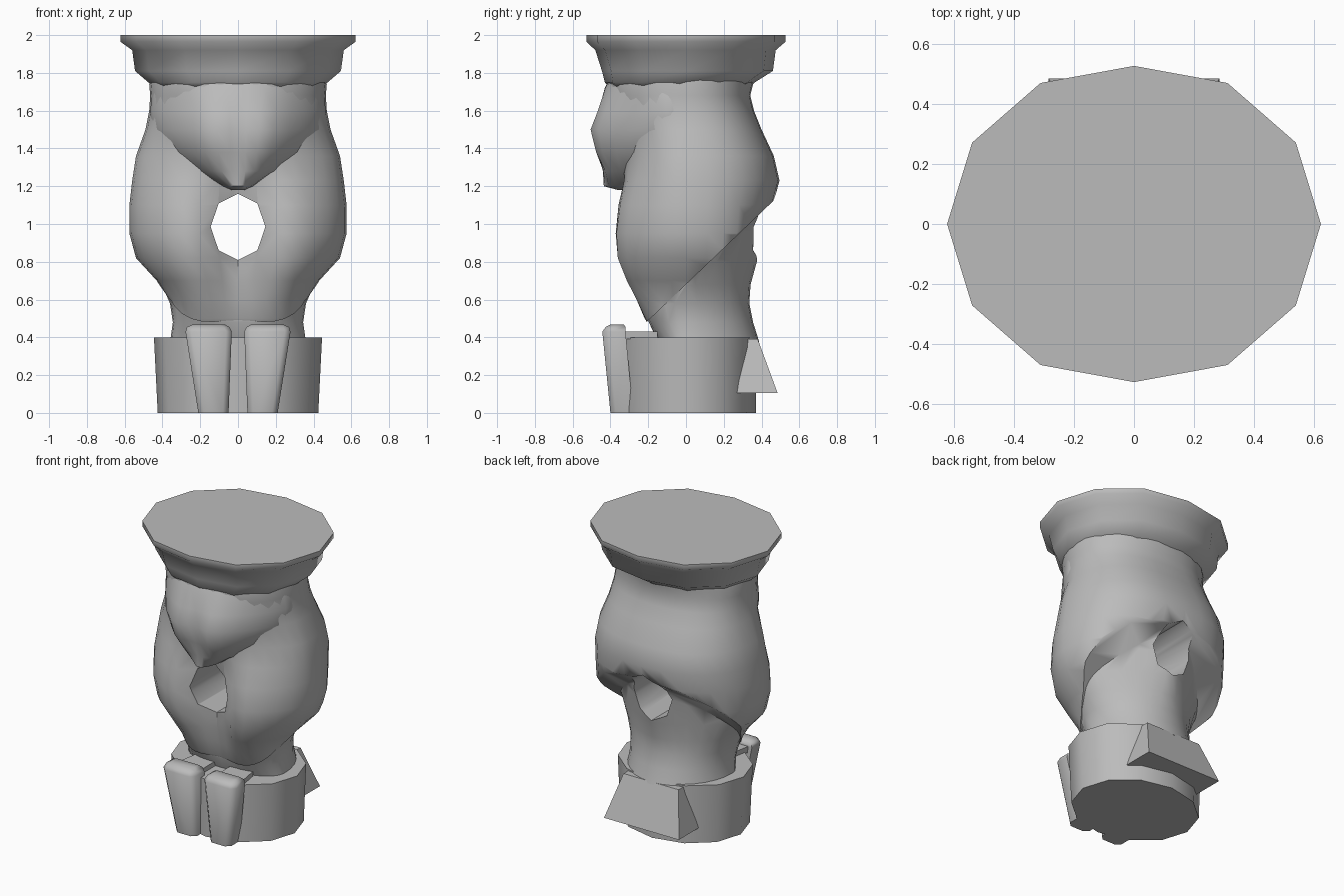
import bpy, bmesh, math
from mathutils import Vector

if "Cube" in bpy.data.objects:
    bpy.data.objects.remove(bpy.data.objects["Cube"])

stone = bpy.data.materials.new("grey_stone")
stone.diffuse_color = (0.5, 0.5, 0.5, 1)
stone.use_nodes = True
stone.node_tree.nodes["Principled BSDF"].inputs["Base Color"].default_value = stone.diffuse_color


def finish(name, bm):
    bmesh.ops.recalc_face_normals(bm, faces=bm.faces)
    me = bpy.data.meshes.new(name)
    bm.to_mesh(me)
    bm.free()
    ob = bpy.data.objects.new(name, me)
    me.materials.append(stone)
    bpy.context.collection.objects.link(ob)
    return ob


def smooth(ob, angle=50):
    bpy.ops.object.select_all(action='DESELECT')
    ob.select_set(True)
    bpy.context.view_layer.objects.active = ob
    bpy.ops.object.shade_smooth_by_angle(angle=math.radians(angle))


def ring(z, hw, yf, yb, notch=0, ef=2.0, eb=2.4, ym=0, spread=0.17, n=32):
    """Section with its own roundness front and back; the notch dents the middle of the front."""
    pts = []
    for i in range(n):
        a = 2 * math.pi * i / n
        c, s = math.cos(a), math.sin(a)
        e = ef if s < 0 else eb
        x = hw * math.copysign(abs(c) ** (2 / e), c)
        t = abs(s) ** (2 / e)
        y = ym + t * ((yf if s < 0 else yb) - ym)
        if s < 0:
            y += t * notch * math.exp(-(x / spread) ** 2)
        pts.append((x, y, z))
    return pts


def loft(rings):
    bm = bmesh.new()
    rows = [[bm.verts.new(p) for p in r] for r in rings]
    n = len(rows[0])
    for a, b in zip(rows, rows[1:]):
        for i in range(n):
            j = (i + 1) % n
            bm.faces.new((a[i], a[j], b[j], b[i]))
    bm.faces.new(rows[0])
    bm.faces.new(rows[-1])
    return bm


def boolean(ob, other, op):
    m = ob.modifiers.new(op, 'BOOLEAN')
    m.object, m.operation, m.solver = other, op, 'EXACT'
    bpy.context.view_layer.objects.active = ob
    bpy.ops.object.modifier_apply(modifier=m.name)
    bpy.data.objects.remove(other, do_unlink=True)


# Body: shoulders down to heavy haunches, undercut by a slanted plane at the back
body_rows = [(1.80, .46, -.41, .36, 0, 2, 2), (1.74, .47, -.42, .355, 0, 2, 2.1),
             (1.68, .465, -.42, .34, 0, 2, 2.2), (1.6, .47, -.40, .36, 0, 2, 2.3),
             (1.5, .49, -.37, .40, 0, 1.9), (1.36, .54, -.35, .465, .02, 1.9),
             (1.23, .56, -.38, .495, .10, 1.9), (1.1, .575, -.43, .46, .19, 1.9),
             (.95, .575, -.455, .44, .23, 1.9), (.82, .54, -.45, .42, .22, 1.9),
             (.7, .43, -.40, .38, .17), (.6, .37, -.345, .34, .13),
             (.5, .35, -.28, .34, .08), (.39, .34, -.18, .34, .03)]
bm = loft([ring(*r) for r in body_rows])
bmesh.ops.bisect_plane(bm, geom=bm.verts[:] + bm.edges[:] + bm.faces[:],
                       plane_co=(0, 0, .68), plane_no=Vector((0, .44, -.46)).normalized(),
                       clear_outer=True)
bmesh.ops.holes_fill(bm, edges=[e for e in bm.edges if e.is_boundary])
body = finish("body", bm)

# Leg column under the haunches, wedge-shaped towards the back
leg_rows = [(1.2, .53, -.30, .455, .08, 1.9, 1.4), (1.1, .55, -.38, .44, .18, 1.9, 1.35),
            (.95, .54, -.41, .41, .22, 1.9, 1.3), (.8, .485, -.40, .375, .21, 1.9, 1.4),
            (.68, .405, -.355, .342, .17, 2, 1.7), (.58, .36, -.305, .335, .11, 2, 1.9),
            (.48, .345, -.24, .355, .05, 2, 2), (.375, .36, -.16, .388, .01, 2, 2)]
boolean(body, finish("leg", loft([ring(*r) for r in leg_rows])), 'UNION')

# Eight-sided opening between the legs
bm = loft([[(.145 * math.sin(k * math.pi / 4), y, .985 + .175 * math.cos(k * math.pi / 4))
            for k in range(8)] for y in (-1, 1)])
boolean(body, finish("opening_cutter", bm), 'DIFFERENCE')
smooth(body)


# Twelve-sided cap with flared rim
def dodecagon(z, rx, yf, yb, bulge=1.0):
    cy, ry = (yf + yb) / 2, (yb - yf) / 2
    return [(rx * math.sin(k * math.pi / 6),
             cy + ry * math.cos(k * math.pi / 6) * (1 if k % 6 == 0 else bulge), z)
            for k in range(12)]


smooth(finish("cap_rim", loft([dodecagon(*r, 1.03) for r in (
    (2.0, .623, -.527, .527), (1.965, .623, -.527, .527), (1.92, .56, -.48, .475),
    (1.81, .545, -.445, .46), (1.75, .475, -.43, .365), (1.72, .44, -.40, .33))])), 60)

# Swollen chest with a cleft down the middle and a pointed chin
chest_rows = [(1.78, .42, -.40, .1, 0, 1.9), (1.72, .45, -.45, .1, .02, 1.6),
              (1.6, .465, -.53, .1, .07, 1.4), (1.5, .46, -.585, .1, .10, 1.37),
              (1.38, .40, -.555, .1, .09, 1.4), (1.28, .27, -.48, .05, .04, 1.7),
              (1.2, .10, -.435, 0), (1.18, .05, -.36, 0)]
smooth(finish("chest", loft([ring(*r, spread=.10, ym=-.08) for r in chest_rows])))

# Base drum
smooth(finish("base", loft([dodecagon(.4, .445, -.36, .375),
                            dodecagon(0, .425, -.35, .37)])))

# Two front toes, each with a flat pad running back to the leg
for side, label in ((-1, "left"), (1, "right")):
    rows = []
    for z, x0, x1, yf, yb in ((0, .05, .21, -.40, -.28), (.43, .033, .278, -.443, -.32),
                              (.455, .045, .27, -.425, -.32), (.468, .07, .24, -.40, -.33)):
        rows.append([(side * x, y, z) for x, y in (
            (x0, yb), (x0, yf + .03), (x0 + .03, yf), (x1 - .03, yf), (x1, yf + .03), (x1, yb))])
    smooth(finish(label + "_toe", loft(rows)), 60)
    rows = [[(side * x, y, z) for x, y in ((.06, -.33), (.25, -.33), (.22, -.15), (.06, -.15))]
            for z in (.39, .432)]
    finish(label + "_toe_pad", loft(rows))

# Tail flap flaring out behind the leg
smooth(finish("tail_flap", loft([
    [(-w, y0, z), (w, y0, z), (w, y1, z), (-w, y1, z)]
    for z, w, y0, y1 in ((.39, .21, .315, .38), (.105, .285, .27, .485))])), 40)
